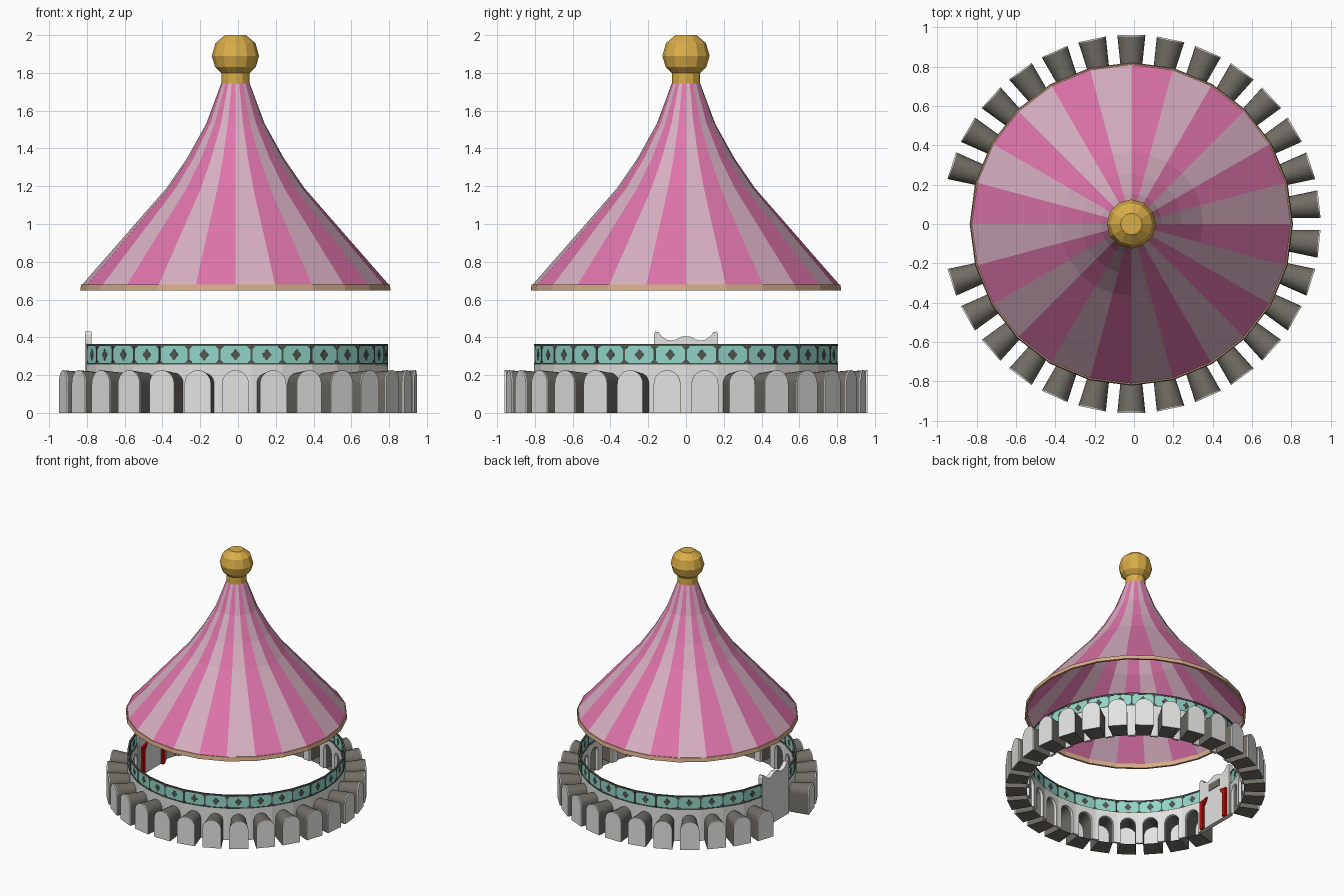
import bpy, bmesh, math
from math import sin, cos, pi, radians

if "Cube" in bpy.data.objects:
    bpy.data.objects.remove(bpy.data.objects["Cube"])

CX = -0.0135          # centre of the ring (the open door side shifts it)
R = 0.808             # corner radius of the 30 sided ring
N = 30
APO = R * cos(pi / N)
HALF = R * sin(pi / N)


def material(name, rgb):
    lin = [(c / 255 / 12.92) if c < 11 else ((c / 255 + 0.055) / 1.055) ** 2.4 for c in rgb]
    m = bpy.data.materials.new(name)
    m.diffuse_color = (*lin, 1)
    m.use_nodes = True
    m.node_tree.nodes["Principled BSDF"].inputs["Base Color"].default_value = m.diffuse_color
    return m


WHITE = material("white_stone", (226, 226, 224))
STONE = material("dark_stone", (112, 109, 101))
TEAL = material("teal", (146, 214, 200))
IRON = material("iron_grey", (84, 86, 80))
PINK = material("pink", (222, 116, 170))
PALE = material("pale_pink", (216, 176, 194))
GOLD = material("gold", (218, 174, 72))
TAN = material("tan", (216, 172, 138))
RED = material("red", (185, 12, 12))


def finish(name, bm, mats, smooth=None):
    bmesh.ops.recalc_face_normals(bm, faces=bm.faces)
    me = bpy.data.meshes.new(name)
    bm.to_mesh(me)
    bm.free()
    ob = bpy.data.objects.new(name, me)
    bpy.context.collection.objects.link(ob)
    for m in mats:
        me.materials.append(m)
    if smooth:
        bpy.ops.object.select_all(action='DESELECT')
        ob.select_set(True)
        bpy.context.view_layer.objects.active = ob
        bpy.ops.object.shade_smooth_by_angle(angle=radians(smooth))
    return ob


def place(a, u, r, z):
    """Point at angle a: u sideways, r outward, z up."""
    return (CX + r * cos(a) - u * sin(a), r * sin(a) + u * cos(a), z)


def prism(bm, a, outline, r0, r1):
    """Flat outline (u, z) thickened from radius r0 to r1."""
    inner = [bm.verts.new(place(a, u, r0, z)) for u, z in outline]
    outer = [bm.verts.new(place(a, u, r1, z)) for u, z in outline]
    bm.faces.new(inner)
    bm.faces.new(outer[::-1])
    n = len(outline)
    for i in range(n):
        j = (i + 1) % n
        bm.faces.new((inner[i], inner[j], outer[j], outer[i]))


def rect(u0, u1, z0, z1):
    return [(u0, z0), (u1, z0), (u1, z1), (u0, z1)]


def arch(w, spring, top, n=12):
    """Arch outline from bottom right over the top to bottom left."""
    mid = [(w * cos(pi * i / n), spring + (top - spring) * sin(pi * i / n)) for i in range(n + 1)]
    return [(w, 0)] + mid + [(-w, 0)]


def lathe(bm, profile, n, closed=False):
    rings = [[bm.verts.new(place(2 * pi * i / n, 0, r, z)) for i in range(n)] for r, z in profile]
    pairs = list(zip(rings, rings[1:])) + ([(rings[-1], rings[0])] if closed else [])
    for a, b in pairs:
        for i in range(n):
            j = (i + 1) % n
            f = bm.faces.new((a[i], a[j], b[j], b[i]))
            f.material_index = i % 2
    return rings


# striped roof, open below
bm = bmesh.new()
lathe(bm, [(0.815, 0.675), (0.365, 1.19), (0.255, 1.35), (0.155, 1.53), (0.075, 1.745)], 24)
finish("striped_roof", bm, [PALE, PINK])

# roof trim
bm = bmesh.new()
lathe(bm, [(0.817, 0.68), (0.822, 0.648), (0.805, 0.648), (0.80, 0.68)], 24, True)
for f in bm.faces:
    f.material_index = 0
finish("roof_trim", bm, [TAN])

# finial: neck and faceted ball
bm = bmesh.new()
rings = lathe(bm, [(0.075, 1.73), (0.075, 1.80), (0.108, 1.832), (0.125, 1.89),
                   (0.106, 1.958), (0.055, 2.0)], 12)
bm.faces.new(rings[0])
bm.faces.new(rings[-1])
for f in bm.faces:
    f.material_index = 0
finish("finial", bm, [GOLD])

angles = [radians(6 + 12 * i) for i in range(N) if i not in (14, 15)]

# arched wall, niche shells and niche end walls
wall, shell, ends = bmesh.new(), bmesh.new(), bmesh.new()
IN = arch(0.055, 0.155, 0.212)
OUT = arch(0.071, 0.155, 0.226)
for a in angles:
    outline = [(-HALF, 0), (-HALF, 0.255), (HALF, 0.255), (HALF, 0)] + IN
    prism(wall, a, outline, APO - 0.018, APO)
    p = [shell.verts.new(place(a, u, APO, z)) for u, z in IN]
    q = [shell.verts.new(place(a, u, 0.958, z)) for u, z in OUT]
    for i in range(len(p)):
        j = (i + 1) % len(p)
        shell.faces.new((p[i], p[j], q[j], q[i]))
    prism(ends, a, OUT, 0.954, 0.96)
finish("arched_wall", wall, [WHITE])
finish("niche_shells", shell, [STONE], smooth=35)
finish("niche_end_walls", ends, [WHITE])

# frieze: teal panels with iron rails, posts and ornaments
panel, iron = bmesh.new(), bmesh.new()
zc = 0.308
star = [(0.021 * (1 + 0.22 * cos(4 * t)) * cos(t), zc + 0.025 * (1 + 0.22 * cos(4 * t)) * sin(t))
        for t in [2 * pi * k / 16 for k in range(16)]]
for a in angles:
    prism(panel, a, rect(-HALF, HALF, 0.255, 0.357), APO - 0.010, APO - 0.004)
    prism(iron, a, rect(-HALF, HALF, 0.353, 0.364), APO - 0.014, APO)
    prism(iron, a, rect(-HALF, HALF, 0.252, 0.263), APO - 0.014, APO)
    prism(iron, a, star, APO - 0.012, APO - 0.002)
    for s in (-1, 1):
        e = s * HALF
        prism(iron, a, rect(e - s * 0.005, e, 0.26, 0.356), APO - 0.013, APO - 0.001)
        for z, d in ((0.263, 1), (0.353, -1)):
            k = e - s * 0.005
            prism(iron, a, [(k, z), (k - s * 0.018, z), (k, z + d * 0.018)],
                  APO - 0.012, APO - 0.002)
finish("frieze_panels", panel, [TEAL])
finish("frieze_ironwork", iron, [IRON])

# gateway with a scalloped top
bm = bmesh.new()
half = [(0.17, 0), (0.17, 0.415), (0.163, 0.43), (0.145, 0.428), (0.128, 0.405), (0.1, 0.386),
        (0.07, 0.382), (0.045, 0.392), (0.02, 0.405)]
prism(bm, pi, half + [(-u, z) for u, z in reversed(half)], 0.762, 0.797)
finish("gateway", bm, [WHITE])

# red columns and drapes on the inner side of the gateway
bm = bmesh.new()
for s in (-1, 1):
    prism(bm, pi, rect(s * 0.112, s * 0.145, 0, 0.235), 0.742, 0.762)
    prism(bm, pi, [(s * 0.145, 0.235), (s * 0.075, 0.25), (s * 0.085, 0.225), (s * 0.112, 0.19)],
          0.748, 0.762)
finish("gateway_columns", bm, [RED])

# plaque above the gate opening
bm = bmesh.new()
prism(bm, pi, rect(-0.06, 0.06, 0.295, 0.35), 0.756, 0.762)
finish("gateway_plaque", bm, [STONE])
